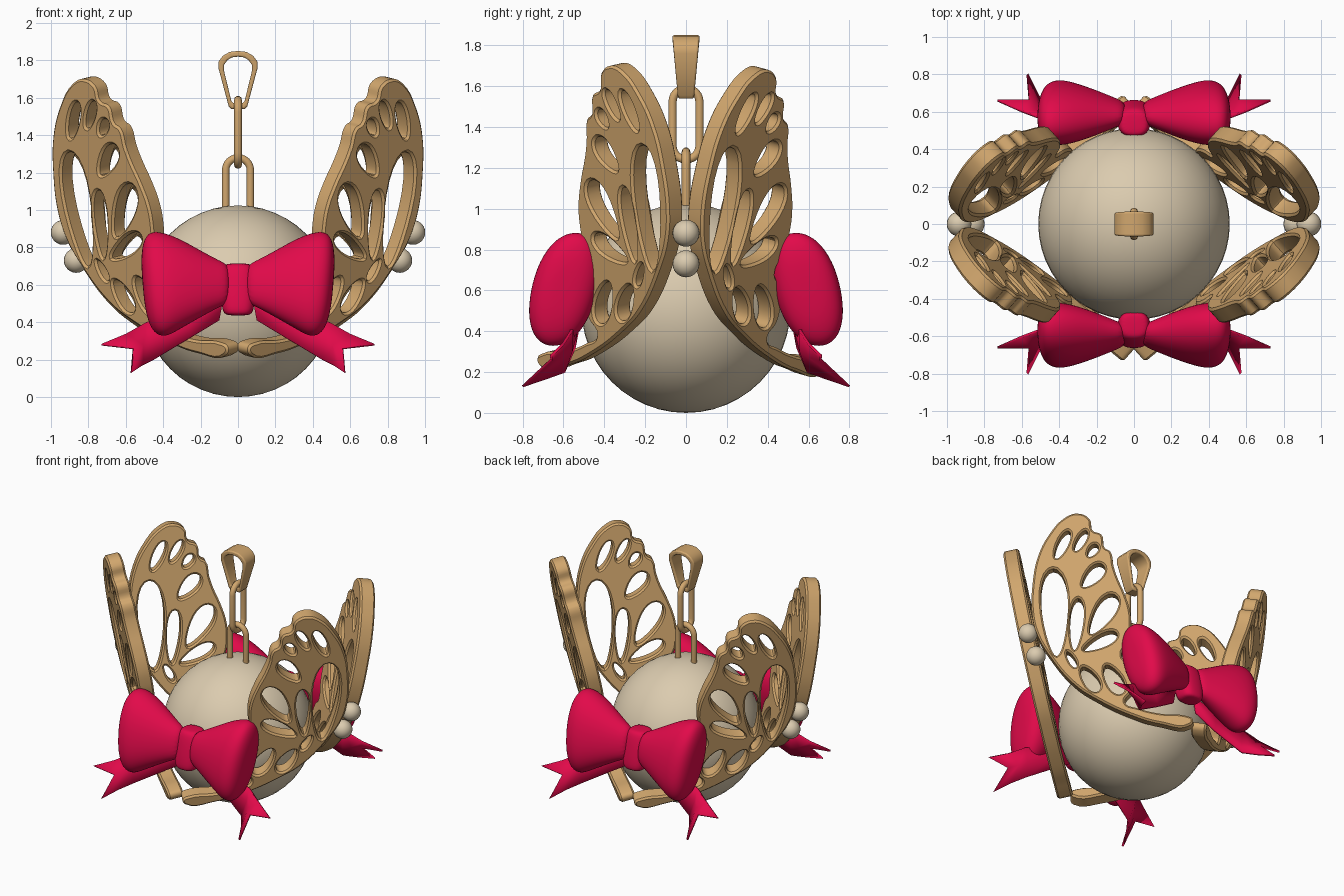
import bpy, bmesh, math
from mathutils import Matrix, Vector

if "Cube" in bpy.data.objects:
    bpy.data.objects.remove(bpy.data.objects["Cube"], do_unlink=True)


def material(name, rgb):
    m = bpy.data.materials.new(name)
    m.use_nodes = True
    m.diffuse_color = (*rgb, 1)
    m.node_tree.nodes["Principled BSDF"].inputs["Base Color"].default_value = (*rgb, 1)
    return m


GOLD = material("warm gold", (0.64, 0.385, 0.155))
PEARL = material("pearl", (0.71, 0.6, 0.43))
RED = material("crimson", (0.76, 0.003, 0.068))


def finish(name, mesh, mat, angle=40):
    """Link a mesh, fix its normals and smooth it with sharp edges kept."""
    bm = bmesh.new()
    bm.from_mesh(mesh)
    bmesh.ops.remove_doubles(bm, verts=bm.verts, dist=0.0002)
    bmesh.ops.recalc_face_normals(bm, faces=bm.faces)
    bm.to_mesh(mesh)
    bm.free()
    mesh.materials.clear()
    mesh.materials.append(mat)
    ob = bpy.data.objects.new(name, mesh)
    bpy.context.scene.collection.objects.link(ob)
    bpy.ops.object.select_all(action="DESELECT")
    ob.select_set(True)
    bpy.context.view_layer.objects.active = ob
    bpy.ops.object.shade_smooth_by_angle(angle=math.radians(angle))
    return ob


def curve_mesh(curve):
    """Turn curve data into a plain mesh."""
    ob = bpy.data.objects.new("helper_curve", curve)
    bpy.context.scene.collection.objects.link(ob)
    dg = bpy.context.evaluated_depsgraph_get()
    mesh = bpy.data.meshes.new_from_object(ob.evaluated_get(dg))
    bpy.data.objects.remove(ob, do_unlink=True)
    return mesh


def loft(rings, closed=False):
    """Skin equal rings of points; cap the ends unless closed."""
    bm = bmesh.new()
    rows = [[bm.verts.new(p) for p in r] for r in rings]
    n = len(rows[0])
    pairs = list(zip(rows, rows[1:])) + ([(rows[-1], rows[0])] if closed else [])
    for a, b in pairs:
        for i in range(n):
            bm.faces.new((a[i], a[(i + 1) % n], b[(i + 1) % n], b[i]))
    if not closed:
        bm.faces.new(rows[0])
        bm.faces.new(rows[-1])
    mesh = bpy.data.meshes.new("loft")
    bm.to_mesh(mesh)
    bm.free()
    return mesh


def sphere(name, centre, r, seg):
    bm = bmesh.new()
    bmesh.ops.create_uvsphere(bm, u_segments=seg, v_segments=seg // 2, radius=r,
                              matrix=Matrix.Translation(centre))
    mesh = bpy.data.meshes.new(name)
    bm.to_mesh(mesh)
    bm.free()
    finish(name, mesh, PEARL, 60)


# Pearls
sphere("large_pearl", (0, 0, 0.512), 0.512, 48)
for side, sx in (("left", 1), ("right", -1)):
    sphere(side + "_upper_bead", (sx * 0.935, 0, 0.88), 0.066, 24)
    sphere(side + "_lower_bead", (sx * 0.865, 0, 0.73), 0.066, 24)

# Wing outline, in wing plane coordinates (across, height)
OUTLINE = [(-.42, .24), (-.4, .2), (-.2, .215), (0, .28), (.22, .39), (.38, .5),
           (.545, .7), (.63, .85), (.665, 1), (.66, 1.2), (.62, 1.4), (.535, 1.56),
           (.44, 1.66), (.35, 1.69), (.27, 1.65), (.25, 1.57), (.19, 1.54),
           (.17, 1.45), (.13, 1.42), (.11, 1.32), (.085, 1.24), (.035, 1.12),
           (0, 1), (-.005, .9), (.01, .8), (.06, .69), (.01, .64), (-.02, .55),
           (-.01, .45), (.04, .37), (-.05, .325), (-.2, .285), (-.38, .265)]
# Openings: start, end, half width, taper
HOLES = [(.5, 1.38, .41, 1.57, .036, .1), (.37, 1.43, .29, 1.57, .03, .1),
         (.28, 1.39, .22, 1.47, .03, .2), (.52, 1.31, .5, .7, .088, -.3),
         (.32, 1.18, .18, 1.33, .05, .3), (.27, .85, .1, 1.12, .065, .35),
         (.38, .74, .35, 1.1, .045, .3), (.32, .74, .09, .85, .045, .3),
         (.43, .73, .37, .62, .022, .2), (.33, .62, .22, .45, .048, .2),
         (.17, .63, .06, .43, .055, .2)]


def wing_mesh():
    cu = bpy.data.curves.new("wing", "CURVE")
    cu.dimensions, cu.fill_mode = "2D", "BOTH"
    cu.extrude, cu.bevel_depth, cu.bevel_resolution = 0.04, 0.012, 0
    cu.offset, cu.resolution_u = -0.012, 5
    sp = cu.splines.new("BEZIER")
    sp.bezier_points.add(len(OUTLINE) - 1)
    for p, (u, z) in zip(sp.bezier_points, OUTLINE):
        p.co = (u, z, 0)
        p.handle_left_type = p.handle_right_type = "AUTO"
    sp.use_cyclic_u = True
    for u0, z0, u1, z1, w, taper in HOLES:
        a, b = Vector((u0, z0)), Vector((u1, z1))
        half = (b - a) / 2
        perp = Vector((-half.y, half.x)).normalized()
        sp = cu.splines.new("POLY")
        sp.points.add(23)
        for i, p in enumerate(sp.points):
            t = math.tau * i / 24
            c, s = math.cos(t), math.sin(t)
            q = (a + b) / 2 + half * c + perp * s * w * (1 + taper * c)
            p.co = (q.x, q.y, 0, 1)
        sp.use_cyclic_u = True
    return curve_mesh(cu)


# Four wings leaning outward around the pearl
base = wing_mesh()
nx, ny, lean, dist = 0.67, 0.74, 0.21, 0.452
PLANE = Matrix(((ny, nx * lean, nx, nx * dist), (-nx, ny * lean, ny, ny * dist),
                (0, 1, -lean, 0), (0, 0, 0, 1)))
pivot = Matrix.Translation((0, 0, 1.12))
TILT = pivot @ Matrix.Rotation(-0.05, 4, "X") @ pivot.inverted()
for sx, side in ((1, "left"), (-1, "right")):
    for sy, end in ((1, "back"), (-1, "front")):
        m = Matrix.Diagonal((sx, sy, 1, 1)) @ PLANE
        mesh = base.copy()
        mesh.transform(TILT @ m if sy < 0 else m)
        finish(f"{end}_{side}_wing", mesh, GOLD, 30)
bpy.data.meshes.remove(base)


def oval(a, b, power, n=20):
    """Rounded-box section with half sizes a and b."""
    out = []
    for i in range(n):
        c, s = math.cos(math.tau * i / n), math.sin(math.tau * i / n)
        out.append((a * math.copysign(abs(c) ** power, c),
                    b * math.copysign(abs(s) ** power, s)))
    return out


def subdivide(ob):
    mod = ob.modifiers.new("smooth", "SUBSURF")
    mod.levels = mod.render_levels = 2


# Bows: distance from the middle, half depth, half height
LOBE = [(.04, .05, .1), (.1, .075, .125), (.2, .115, .18), (.32, .155, .25),
        (.41, .17, .29), (.475, .15, .27), (.505, .09, .17), (.51, .03, .06)]
KNOT = [(-.14, .06), (-.125, .09), (-.05, .1), (.05, .1), (.125, .09), (.14, .06)]
# Ribbon tail: upper and lower edge as (out, height), with a forked end
TAIL_TOP = [(.08, .52), (.28, .47), (.49, .4), (.6, .335), (.73, .28)]
TAIL_LOW = [(.1, .41), (.25, .32), (.45, .2), (.51, .17), (.57, .13)]
BOW_Y, BOW_Z = 0.595, 0.605

for sy, end in ((-1, "front"), (1, "back")):
    def bow_point(x, d, h):
        return (x, sy * (BOW_Y + d - 0.2 * h), BOW_Z + h)

    rings = [[(x * 0.92, y * 0.85, h) for x, y in oval(w, w, 0.75)] for h, w in KNOT]
    knot = loft([[bow_point(x, y - 0.035, h - 0.03) for x, y, h in r] for r in rings])
    subdivide(finish(end + "_bow_knot", knot, RED, 180))

    for sx, side in ((1, "left"), (-1, "right")):
        lobe = loft([[bow_point(sx * (x + 0.08 * h * (x > 0.4)), d, h)
                      for d, h in oval(depth, high, 0.92)] for x, depth, high in LOBE])
        subdivide(finish(f"{end}_{side}_bow_loop", lobe, RED, 180))

        # The lower edge of the ribbon flares outward more than the upper
        bm = bmesh.new()
        rows = []
        for i, (t, l) in enumerate(zip(TAIL_TOP, TAIL_LOW)):
            mid = ((t[0] + l[0]) / 2, (t[1] + l[1]) / 2)
            if i > 2:
                mid = (0.51, 0.275) if i == 3 else (0.56, 0.26)
            flare = (i / 4) ** 2
            rows.append([bm.verts.new((sx * x, sy * (0.53 + k * flare), z))
                         for (x, z), k in ((t, 0.13), (mid, 0.13), (l, 0.27))])
        for a, b in zip(rows, rows[1:]):
            for j in (0, 1):
                bm.faces.new((a[j], a[j + 1], b[j + 1], b[j]))
        mesh = bpy.data.meshes.new("ribbon")
        bm.to_mesh(mesh)
        bm.free()
        tail = finish(f"{end}_{side}_ribbon_tail", mesh, RED, 60)
        solid = tail.modifiers.new("thickness", "SOLIDIFY")
        solid.thickness, solid.offset = 0.014, 0


# Chain links
def link(name, z0, z1, turn, half=0.066, r=0.021):
    cu = bpy.data.curves.new(name, "CURVE")
    cu.dimensions, cu.bevel_depth, cu.bevel_resolution = "3D", r, 3
    sp = cu.splines.new("POLY")
    sp.points.add(25)
    for i, p in enumerate(sp.points):
        top = i < 13
        t = math.pi * (i if top else i - 1) / 12
        z = (z1 - r - half if top else z0 + r + half) + half * math.sin(t)
        p.co = (half * math.cos(t), 0, z, 1)
    sp.use_cyclic_u = True
    mesh = curve_mesh(cu)
    mesh.transform(Matrix.Rotation(turn, 4, "Z"))
    finish(name, mesh, GOLD, 60)


link("lower_chain_link", 0.88, 1.3, 0)
link("upper_chain_link", 1.22, 1.61, math.pi / 2)

# Hanging loop, wider toward the top
HALF = [(.035, 1.54), (.05, 1.555), (.105, 1.76), (.103, 1.795), (.08, 1.825), (.045, 1.845)]
path = HALF + [(0, 1.85)] + [(-x, z) for x, z in reversed(HALF)]
rings = []
for x, z in path:
    w = 0.04 + (z - 1.54) * 0.085
    xi, zi = x * 0.72, 1.7 + (z - 1.7) * 0.8
    rings.append([(x, w, z), (x, -w, z), (xi, -w, zi), (xi, w, zi)])
bail = finish("hanging_loop", loft(rings, True), GOLD, 40)
bevel = bail.modifiers.new("edges", "BEVEL")
bevel.width, bevel.segments, bevel.limit_method = 0.009, 3, "ANGLE"
bevel.angle_limit = math.radians(50)
